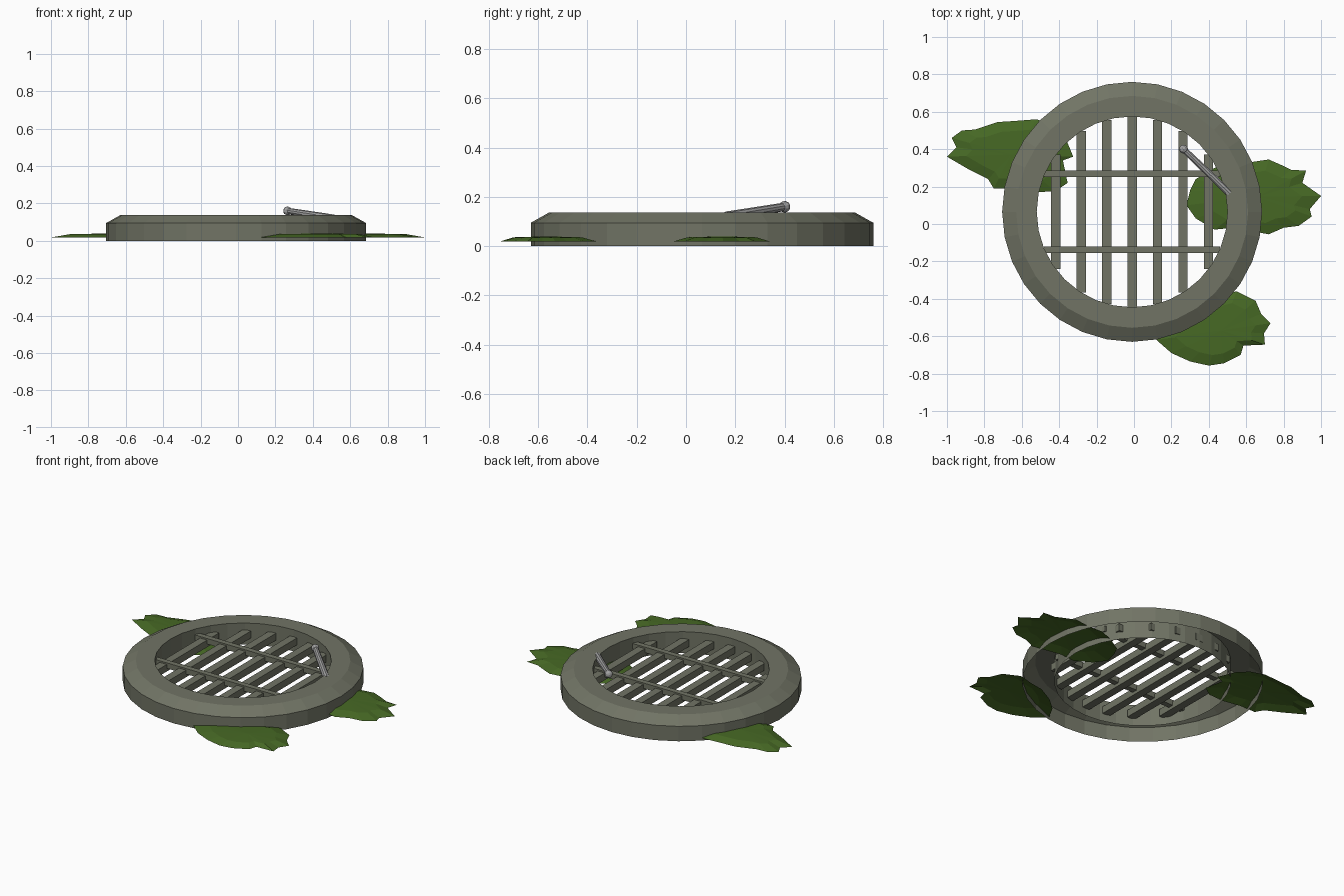
import bpy, bmesh, math
from mathutils import Vector, Matrix

if "Cube" in bpy.data.objects:
    bpy.data.objects.remove(bpy.data.objects["Cube"])

CX, CY = -0.01, 0.065   # centre of the grate
R_IN = 0.51


def material(name, rgb):
    m = bpy.data.materials.new(name)
    m.diffuse_color = (*rgb, 1)
    m.use_nodes = True
    m.node_tree.nodes["Principled BSDF"].inputs["Base Color"].default_value = m.diffuse_color
    return m


stone = material("olive grey metal", (0.165, 0.175, 0.13))
green = material("leaf green", (0.062, 0.14, 0.018))
silver = material("light grey metal", (0.36, 0.36, 0.36))


def make(name, bm, mat):
    me = bpy.data.meshes.new(name)
    bm.to_mesh(me)
    bm.free()
    me.materials.append(mat)
    ob = bpy.data.objects.new(name, me)
    bpy.context.collection.objects.link(ob)
    return ob


# Rim: open-bottomed profile turned around the centre
def rim():
    profile = [(0.695, 0), (0.695, 0.095), (0.62, 0.137), (R_IN, 0.137), (R_IN, 0)]
    n = 32
    bm = bmesh.new()
    rings = []
    for i in range(n):
        a = 2 * math.pi * i / n
        rings.append([bm.verts.new((CX + r * math.cos(a), CY + r * math.sin(a), z))
                      for r, z in profile])
    for i in range(n):
        p, q = rings[i], rings[(i + 1) % n]
        for j in range(len(profile) - 1):
            bm.faces.new((p[j], q[j], q[j + 1], p[j + 1]))
    make("rim", bm, stone)


def box(name, centre, size):
    bm = bmesh.new()
    bmesh.ops.create_cube(bm, size=1, matrix=Matrix.Translation(centre)
                          @ Matrix.Diagonal((*size, 1)))
    make(name, bm, stone)


# Leaf: jagged outline rising to a raised inner plateau
def leaf(name, outline):
    n = len(outline)
    c = sum((Vector(p) for p in outline), Vector((0, 0))) / n
    bm = bmesh.new()
    loops = []
    for scale, z in ((1, 0.018), (0.7, 0.036)):
        loops.append([bm.verts.new((*(c + (Vector(p) - c) * scale), z)) for p in outline])
    mid = bm.verts.new((*c, 0.04))
    for i in range(n):
        j = (i + 1) % n
        bm.faces.new((loops[0][i], loops[0][j], loops[1][j], loops[1][i]))
        bm.faces.new((loops[1][i], loops[1][j], mid))
    bmesh.ops.recalc_face_normals(bm, faces=bm.faces)
    if sum(f.normal.z for f in bm.faces) < 0:
        bmesh.ops.reverse_faces(bm, faces=bm.faces)
    make(name, bm, green)


# Lever: tapered rod with a knob at the free end
def lever():
    a, b = Vector((0.265, 0.4, 0.16)), Vector((0.51, 0.165, 0.12))
    d = b - a
    turn = d.to_track_quat('Z', 'Y').to_matrix().to_4x4()
    bm = bmesh.new()
    bmesh.ops.create_cone(bm, cap_ends=True, segments=10, radius1=0.017, radius2=0.021,
                          depth=d.length, matrix=Matrix.Translation((a + b) / 2) @ turn)
    make("lever_rod", bm, silver)
    bm = bmesh.new()
    bmesh.ops.create_uvsphere(bm, u_segments=10, v_segments=6, radius=0.024,
                              matrix=Matrix.Translation(a) @ turn)
    make("lever_knob", bm, silver)


rim()

# Grate bars cut to the round opening
for i in range(7):
    dx = (i - 3) * 0.136
    half = math.sqrt(R_IN ** 2 - dx ** 2)
    box(f"grate_bar_{i + 1}", (CX + dx, CY, 0.07), (0.05, 2 * half, 0.045))
for i, y in enumerate((-0.138, 0.268)):
    box(f"cross_bar_{i + 1}", (CX, y, 0.085), (0.94, 0.035, 0.035))

lever()

leaf("left_leaf", [
    (-1.0, .36), (-.95, .41), (-.975, .46), (-.92, .5), (-.85, .505), (-.73, .545),
    (-.65, .55), (-.52, .56), (-.43, .53), (-.37, .47), (-.325, .36), (-.38, .34),
    (-.355, .22), (-.42, .175), (-.53, .17), (-.64, .19), (-.75, .19), (-.78, .24),
    (-.88, .29)])
leaf("right_leaf", [
    (1.0, .15), (.9, .22), (.92, .285), (.84, .29), (.8, .31), (.72, .345), (.62, .33),
    (.52, .335), (.43, .30), (.33, .24), (.3, .18), (.28, .1), (.33, .03), (.43, -.03),
    (.53, -.02), (.64, -.04), (.72, -.055), (.8, -.02), (.88, -.01), (.95, .04), (.94, .08)])
leaf("front_leaf", [
    (.12, -.62), (.2, -.69), (.3, -.735), (.4, -.757), (.48, -.745), (.57, -.7),
    (.585, -.65), (.7, -.645), (.695, -.585), (.73, -.53), (.68, -.48), (.65, -.41),
    (.55, -.36), (.45, -.385), (.36, -.4), (.25, -.46), (.17, -.53)])
